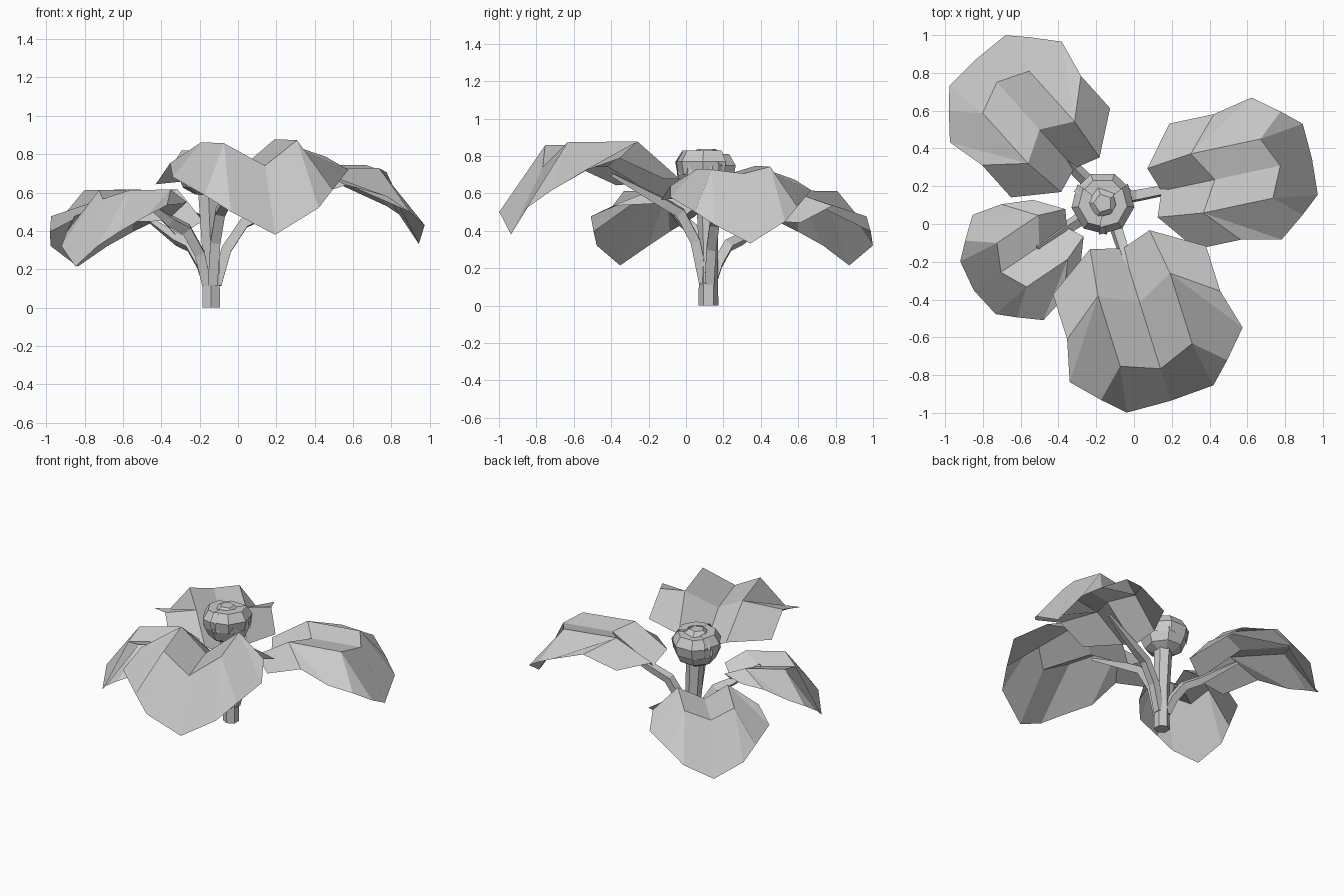
import bpy, bmesh
from math import cos, sin, pi, radians
from mathutils import Vector

cube = bpy.data.objects.get("Cube")
if cube:
    bpy.data.objects.remove(cube)

grey = bpy.data.materials.new("pale_grey")
grey.use_nodes = True
colour = (0.6, 0.6, 0.6, 1)
grey.diffuse_color = colour
grey.node_tree.nodes["Principled BSDF"].inputs["Base Color"].default_value = colour


def build(name, verts, faces):
    mesh = bpy.data.meshes.new(name)
    mesh.from_pydata(verts, [], faces)
    bm = bmesh.new()
    bm.from_mesh(mesh)
    bmesh.ops.recalc_face_normals(bm, faces=bm.faces)
    bm.to_mesh(mesh)
    bm.free()
    mesh.materials.append(grey)
    obj = bpy.data.objects.new(name, mesh)
    bpy.context.collection.objects.link(obj)
    return obj


def skin(rings, closed=True):
    """Quads between successive rings of equal length."""
    n = len(rings[0])
    last = n if closed else n - 1
    return [(r * n + i, r * n + (i + 1) % n, (r + 1) * n + (i + 1) % n, (r + 1) * n + i)
            for r in range(len(rings) - 1) for i in range(last)]


def tube(name, path, radii, sides):
    pts = [Vector(p) for p in path]
    rings = []
    for i, p in enumerate(pts):
        along = (pts[min(i + 1, len(pts) - 1)] - pts[max(i - 1, 0)]).normalized()
        turn = Vector((0, 0, 1)).rotation_difference(along)
        rings.append([p + turn @ Vector((cos(a), sin(a), 0)) * radii[i]
                      for a in (2 * pi * (k + 0.5) / sides for k in range(sides))])
    n = sides
    caps = [tuple(range(n)), tuple(range(n * (len(pts) - 1), n * len(pts)))]
    return build(name, sum(rings, []), skin(rings) + caps)


# Leaf pattern: (along, across, up); half is mirrored across the midrib
MIDRIB = [(0, 0, 0), (.3, 0, .17), (.667, 0, .17), (.845, 0, -.19)]
HALF = [(-.05, .165, .1), (.2, .2, .3), (.59, .2, .295),      # raised folds
        (.12, .425, .09), (.37, .425, .2), (.59, .48, .13),   # outer rim
        (.73, .35, .03), (.835, .24, -.06)]


def leaf(name, base, yaw, scale, roll, valley, lean, neck, neck_lift):
    """valley raises the midrib, lean tips the folds back to the stem,
    neck narrows and neck_lift raises the base end."""
    d = Vector((cos(radians(yaw)), sin(radians(yaw)), 0))
    side = Vector((-d.y, d.x, 0))
    pattern = MIDRIB + HALF + [(u, -v, w) for u, v, w in HALF]
    verts = []
    for i, (u, v, w) in enumerate(pattern):
        along = u - lean * w
        if u < .2:
            v *= neck
            w += neck_lift
        if i in (1, 2):
            w += valley
        verts.append(Vector(base) + d * along * scale[0] + side * v * scale[1]
                     + Vector((0, 0, w * scale[2] + roll * v)))
    faces = []
    for s in (len(MIDRIB), len(MIDRIB) + len(HALF)):
        f0, f1, f2, o1, o2, o3, o4, o5 = range(s, s + len(HALF))
        faces += [(0, 1, f1, f0), (1, 2, f2, f1), (f0, f1, o2, o1),
                  (f1, f2, o4, o3), (f1, o3, o2), (f2, 2, 3, o5), (f2, o5, o4)]
    return build(name, verts, faces)


# Leaves, each with a bent stalk from the main stem
LEAVES = {
    "front": ((-.06, -.13, .57), -72.5, (1, 1, 1), .04, 0, 0, 1, 0),
    "left": ((.145, .175, .49), 12, (.965, .8, .83), .04, .09, 0, 1, .02),
    "back": ((-.315, .295, .37), 132, (.92, .83, .82), 0, .07, 0, 1, 0),
    "right": ((-.355, -.02, .37), 214, (.67, .7, .82), 0, .07, .22, .75, .12),
}
root = Vector((-.14, .12, 0))
for name, (base, yaw, scale, *shape) in LEAVES.items():
    leaf(name + "_leaf", base, yaw, scale, *shape)
    end = Vector(base) + Vector((0, 0, shape[-1] * scale[2]))
    d = Vector((cos(radians(yaw)), sin(radians(yaw)), 0))
    flat = Vector((end.x, end.y, 0)) - root
    path = [root + flat * .1 + Vector((0, 0, .12)),
            root + flat * .28 + Vector((0, 0, end.z * .6)),
            root + flat * .6 + Vector((0, 0, end.z * .87)),
            end - Vector((0, 0, .015)),
            end + d * .28 * scale[0] + Vector((0, 0, .13 * scale[2]))]
    tube(name + "_stalk", path, [.036, .037, .037, .034, .012], 4)

# Main stem, flaring under the bud
tube("main_stem", [(-.14, .12, 0), (-.14, .12, .25), (-.155, .115, .62)], [.053, .05, .062], 6)

# Bud: closed cup with overlapping petals folded round the middle
centre = Vector((-.165, .11, 0))


def ring(radius, z, sides, phase=0.0, arc=2 * pi):
    step = arc / sides
    return [centre + Vector((cos(phase + step * k) * radius, sin(phase + step * k) * radius, z))
            for k in range(sides)]


cup = [ring(r, z, 7, .2) for r, z in
       [(.06, .59), (.125, .625), (.158, .7), (.15, .77), (.1, .8), (.05, .79)]]
build("bud_cup", sum(cup, []), skin(cup) + [tuple(range(7)), tuple(range(35, 42))])
for i in range(3):
    start = i * 2 * pi / 3 + .4
    rows = [ring(r, z + i * .01, 4, start, pi) for r, z in
            [(.155, .68), (.168, .75), (.13, .81), (.07, .81)]]
    build("outer_petal_%d" % (i + 1), sum(rows, []), skin(rows, False))
heart = [ring(r, z, 5, .6) for r, z in [(.09, .76), (.085, .81), (.05, .838)]]
build("bud_heart", sum(heart, []), skin(heart) + [tuple(range(10, 15))])
